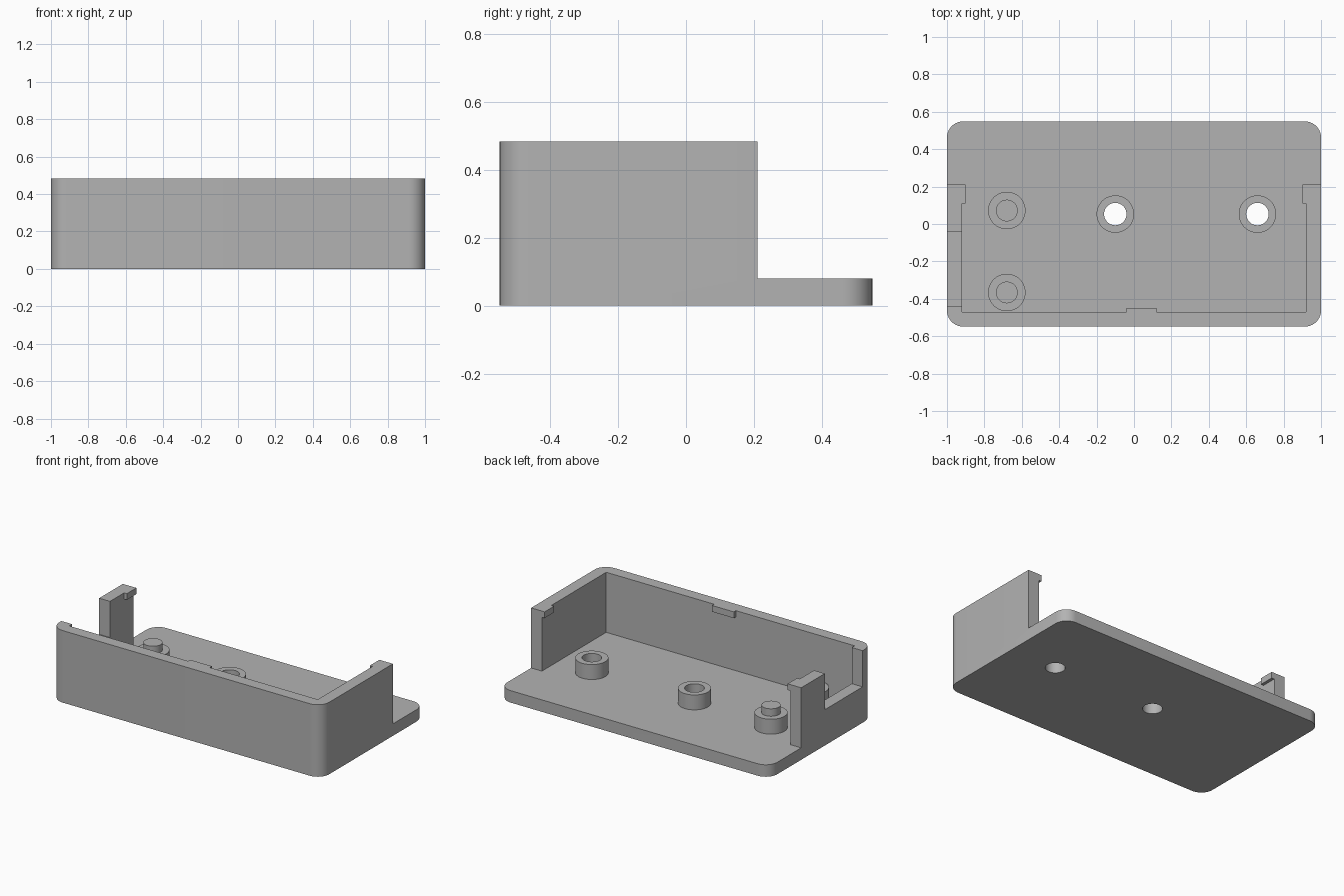
import bpy, bmesh
from math import pi, cos, sin

default = bpy.data.objects.get("Cube")
if default:
    bpy.data.objects.remove(default, do_unlink=True)

# Sizes
HX, HY, R = 1.0, 0.548, 0.085
FLOOR, TOP = 0.08, 0.482
INNER_X, INNER_Y, BACK_Y = 0.92, -0.47, 0.21

grey = bpy.data.materials.new("light_grey_plastic")
grey.use_nodes = True
COLOUR = (0.45, 0.45, 0.45, 1)
grey.diffuse_color = COLOUR
grey.node_tree.nodes["Principled BSDF"].inputs["Base Color"].default_value = COLOUR


def prism(name, outline, z0, z1):
    """Extrude a flat outline upwards from z0 to z1."""
    bm = bmesh.new()
    face = bm.faces.new([bm.verts.new((x, y, z0)) for x, y in outline])
    out = bmesh.ops.extrude_face_region(bm, geom=[face])
    for v in out["geom"]:
        if isinstance(v, bmesh.types.BMVert):
            v.co.z = z1
    bmesh.ops.recalc_face_normals(bm, faces=bm.faces)
    mesh = bpy.data.meshes.new(name)
    bm.to_mesh(mesh)
    bm.free()
    mesh.materials.append(grey)
    obj = bpy.data.objects.new(name, mesh)
    bpy.context.collection.objects.link(obj)
    return obj


def box(name, x0, x1, y0, y1, z0, z1):
    return prism(name, [(x0, y0), (x1, y0), (x1, y1), (x0, y1)], z0, z1)


def circle(cx, cy, r, n=48):
    return [(cx + r * cos(2 * pi * i / n), cy + r * sin(2 * pi * i / n)) for i in range(n)]


def rounded_rect(hx, hy, r, steps=10):
    pts = []
    for q, (sx, sy) in enumerate([(1, 1), (-1, 1), (-1, -1), (1, -1)]):
        for i in range(steps + 1):
            a = (q + i / steps) * pi / 2
            pts.append((sx * (hx - r) + r * cos(a), sy * (hy - r) + r * sin(a)))
    return pts


def activate(obj):
    bpy.ops.object.select_all(action="DESELECT")
    obj.select_set(True)
    bpy.context.view_layer.objects.active = obj


def cut(obj, cutter):
    """Subtract the cutter, then throw it away."""
    activate(obj)
    mod = obj.modifiers.new("cut", "BOOLEAN")
    mod.operation, mod.solver, mod.object = "DIFFERENCE", "EXACT", cutter
    bpy.ops.object.modifier_apply(modifier=mod.name)
    bpy.data.objects.remove(cutter, do_unlink=True)


def smooth(obj):
    activate(obj)
    bpy.ops.object.shade_smooth_by_angle(angle=pi / 6)


# Tray: solid block hollowed out, opened at the back, notched on the right wall
tray = prism("tray", rounded_rect(HX, HY, R), 0, TOP)
cut(tray, box("cavity", -INNER_X, INNER_X, INNER_Y, 1, FLOOR, 1))
cut(tray, box("back_opening", -2, 2, BACK_Y, 1, FLOOR, 1))
cut(tray, box("side_notch", -2, -0.91, -0.44, -0.04, 0.24, 1))

# Hollow screw bosses, drilled through the floor
for i, x in enumerate((-0.10, 0.66)):
    cut(tray, prism("drill", circle(x, 0.053, 0.06), -1, 1))
    boss = prism(f"screw_boss_{i + 1}", circle(x, 0.053, 0.1), FLOOR, 0.18)
    cut(boss, prism("drill", circle(x, 0.053, 0.06), -1, 1))
    smooth(boss)
smooth(tray)

# Solid bosses with locating pegs
for i, y in enumerate((0.072, -0.366)):
    smooth(prism(f"peg_boss_{i + 1}", circle(-0.68, y, 0.1), FLOOR, 0.18))
    smooth(prism(f"locating_peg_{i + 1}", circle(-0.68, y, 0.058), 0.18, 0.23))

# Snap tabs along the rim
box("front_snap_tab", -0.04, 0.12, INNER_Y, -0.448, 0.44, TOP)
for side, s in (("left", 1), ("right", -1)):
    x0, x1 = sorted((s * INNER_X, s * 0.9))
    box(f"{side}_snap_tab", x0, x1, 0.11, BACK_Y, 0.44, TOP)
